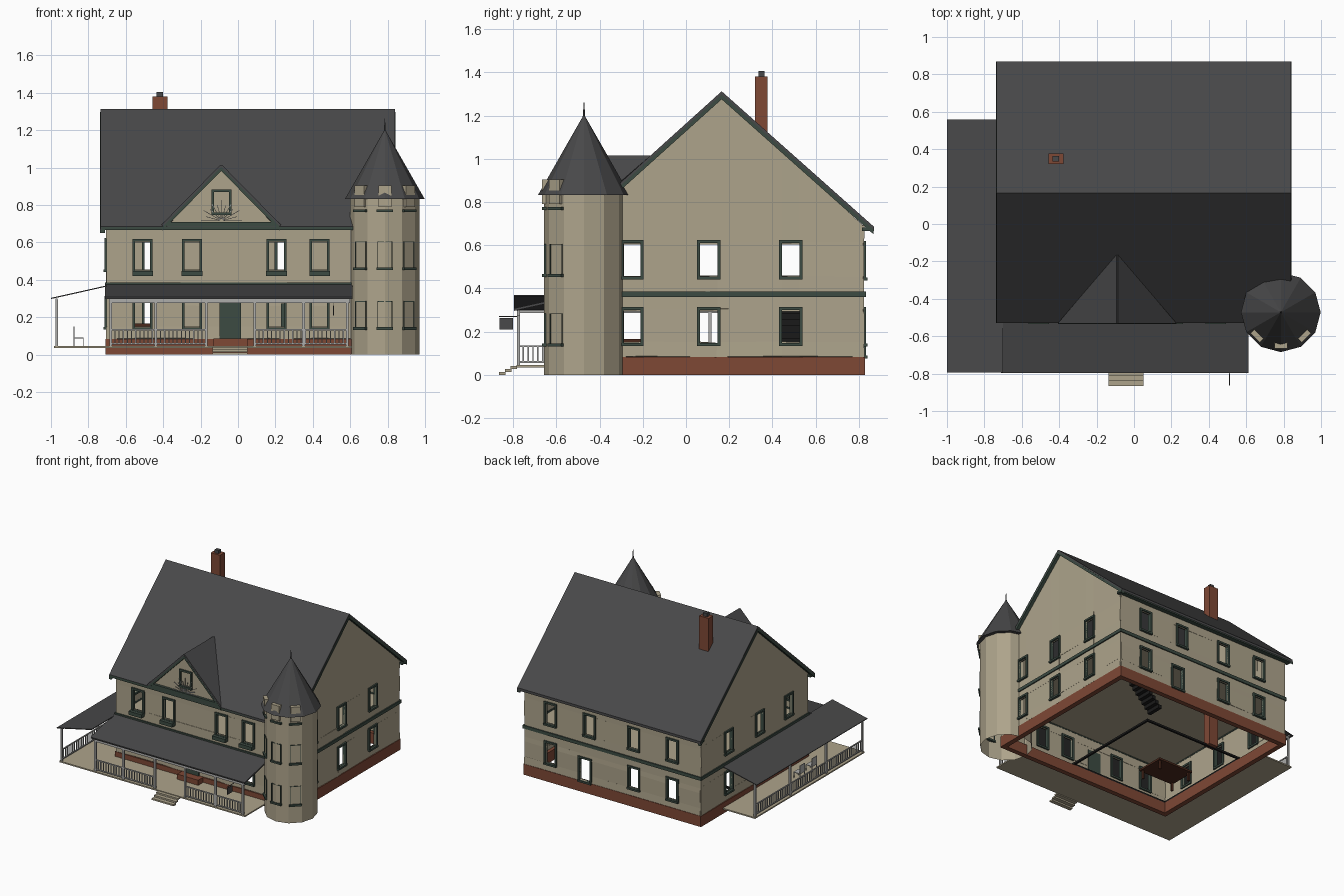
import bpy, bmesh, math
from mathutils import Matrix, Vector

if "Cube" in bpy.data.objects:
    bpy.data.objects.remove(bpy.data.objects["Cube"])

def material(name, rgb):
    m = bpy.data.materials.new(name)
    m.diffuse_color = (*rgb, 1)
    m.use_nodes = True
    m.node_tree.nodes["Principled BSDF"].inputs["Base Color"].default_value = m.diffuse_color
    return m

TAN = material("tan_siding", (.42, .37, .26))
ROOF = material("roof_slate", (.065, .065, .067))
GREEN = material("dark_green_trim", (.045, .07, .055))
BRICK = material("red_brick", (.21, .065, .036))
GRAY = material("pale_gray", (.42, .42, .41))
BROWN = material("brown_wood", (.07, .022, .012))
BLACK = material("black", (.01, .01, .01))

parts = {}          # name -> (bmesh, material, solidify thickness)

def part(name, mat, thick=0):
    return parts.setdefault(name, (bmesh.new(), mat, thick))[0]

def box(name, mat, lo, hi, M=Matrix()):
    c = [(a + b) / 2 for a, b in zip(lo, hi)]
    s = [b - a for a, b in zip(lo, hi)]
    bmesh.ops.create_cube(part(name, mat), size=1,
                          matrix=M @ Matrix.Translation(c) @ Matrix.Diagonal((*s, 1)))

def sheet(name, mat, pts, thick):
    bm = part(name, mat, thick)
    bm.faces.new([bm.verts.new(p) for p in pts])

def prism(name, mat, profile, d0, d1, M=Matrix()):
    """Profile in local x-z, extruded along local y."""
    bm = part(name, mat)
    rings = [[bm.verts.new(M @ Vector((u, d, z))) for u, z in profile] for d in (d0, d1)]
    n = len(profile)
    for i in range(n):
        j = (i + 1) % n
        bm.faces.new((rings[0][i], rings[0][j], rings[1][j], rings[1][i]))
    bm.faces.new(rings[0])
    bm.faces.new(rings[1][::-1])

def vee(a, p, b, t):
    """Thin upside-down V profile."""
    return [a, p, b, (b[0], b[1] - t), (p[0], p[1] - t), (a[0], a[1] - t)]

def cone(name, mat, r1, r2, z0, z1, x, y, seg=12, caps=True):
    bmesh.ops.create_cone(part(name, mat), cap_ends=caps, segments=seg, radius1=r1, radius2=r2,
                          depth=z1 - z0, matrix=Matrix.Translation((x, y, (z0 + z1) / 2)))

def frame(M, u0, u1, z0, z1, w=.014, d=.014):
    box("window_frames", GREEN, (u0 - w, -d, z1), (u1 + w, d, z1 + w), M)
    box("window_frames", GREEN, (u0 - w, -d - .006, z0 - w), (u1 + w, d, z0), M)
    for u in (u0 - w, u1):
        box("window_frames", GREEN, (u, -d, z0), (u + w, d, z1), M)

def wall(name, M, outline, holes):
    """Flat wall with openings cut through it and trim around them."""
    bm = bmesh.new()
    bm.faces.new([bm.verts.new((u, 0, z)) for u, z in outline])
    for u0, u1, z0, z1 in holes:
        for co, no in (((u0, 0, 0), (1, 0, 0)), ((u1, 0, 0), (1, 0, 0)),
                       ((0, 0, z0), (0, 0, 1)), ((0, 0, z1), (0, 0, 1))):
            bmesh.ops.bisect_plane(bm, geom=bm.verts[:] + bm.edges[:] + bm.faces[:],
                                   plane_co=co, plane_no=no)
    dead = []
    for f in bm.faces:
        c = f.calc_center_median()
        if any(h[0] < c.x < h[1] and h[2] < c.z < h[3] for h in holes):
            dead.append(f)
    bmesh.ops.delete(bm, geom=dead, context='FACES')
    bm.transform(M)
    parts[name] = (bm, TAN, .012)
    for h in holes:
        frame(M, *h)

def facing(deg, x=0, y=0):
    return Matrix.Translation((x, y, 0)) @ Matrix.Rotation(math.radians(deg), 4, 'Z')

def windows(us, z0, z1):
    return [(u - .04, u + .04, z0, z1) for u in us]

# House walls (local x runs along each wall, local y points inward)
X0, X1, Y0, Y1, FZ = -.70, .81, -.49, .82, .083
front, right, back, left = facing(0, 0, Y0), facing(90, X1), facing(180, 0, Y1), facing(-90, X0)
fw = (-.51, -.246, .206, .436)
wall("front_wall", front, [(X0, FZ), (X1, FZ), (X1, .69), (X0, .69)],
     windows(fw, .45, .605) + windows(fw, .145, .30))
bw = (-.585, -.25, .13, .46)
wall("back_wall", back, [(-X1, FZ), (-X0, FZ), (-X0, .69), (-X1, .69)],
     windows(bw, .45, .605) + windows((-.585, .13, .46), .145, .30) + [(-.335, -.245, .09, .26)])
for name, M, s in (("right_wall", right, 1), ("left_wall", left, -1)):
    us = [s * y for y in (-.25, .105, .485)]
    wall(name, M, [(s * Y0, FZ), (s * Y1, FZ), (s * Y1, .69), (s * .165, 1.285), (s * Y0, .69)],
         windows(us, .455, .61) + windows(us, .148, .30))

# Foundation, belt course and eave boards on all four sides
for M, a, b in ((front, X0, X1), (right, Y0, Y1), (back, -X1, -X0), (left, -Y1, -Y0)):
    box("foundation", BRICK, (a - .006, -.008, 0), (b + .006, .03, FZ), M)
    box("belt_course", GREEN, (a - .01, -.012, .36), (b + .01, .006, .385), M)
for M, a, b in ((front, X0, X1), (back, -X1, -X0)):
    box("eave_board", GREEN, (a - .03, -.04, .665), (b + .03, .006, .682), M)
for u in fw:
    box("window_boxes", GREEN, (u - .055, -.045, .42), (u + .055, -.005, .448), front)

# Main roof with rake boards
side = facing(90)
prism("main_roof", ROOF, vee((-.53, .685), (.165, 1.312), (.87, .685), .02), -.84, .735, side)
for d in (-.842, .712):
    prism("rake_boards", GREEN, vee((-.53, .672), (.165, 1.297), (.868, .672), .022), d, d + .025, side)

# Front gable
L, R, P = (-.405, .69), (.225, .69), (-.09, 1.01)
for e in (L, R):
    sheet("gable_roof", ROOF, [(e[0], -.533, e[1]), (P[0], -.533, P[1]), (P[0], -.165, P[1])], .012)
sheet("gable_wall", TAN, [(-.385, -.505, .68), (.205, -.505, .68), (-.09, -.505, .99)], .01)
prism("gable_trim", GREEN, vee((L[0], L[1] - .008), (P[0], P[1] - .008), (R[0], R[1] - .008), .02), -.534, -.515)
box("gable_trim", GREEN, (-.38, -.53, .68), (.20, -.50, .71))
frame(facing(0, 0, -.507), -.128, -.048, .76, .868)
for i in range(13):
    M = Matrix.Translation((-.088, -.522, .715)) @ Matrix.Rotation(-math.radians(i * 15), 4, 'Y')
    box("gable_fan", GRAY, (.01, -.002, -.0015), (.11 if i % 2 == 0 else .085, .002, .0015), M)

# Chimney
box("chimney", BRICK, (-.458, .32, .09), (-.378, .378, 1.38))
box("chimney_cap", ROOF, (-.435, .335, 1.38), (-.40, .363, 1.405))

# Round corner tower
TX, TY = .785, -.472
cone("tower_wall", TAN, .186, .186, 0, .86, TX, TY, caps=False)
cone("tower_roof", ROOF, .213, .003, .832, 1.2, TX, TY)
cone("tower_finial", ROOF, .007, .001, 1.18, 1.262, TX, TY, 6)
for deg in (-45, 0, 45):
    M = facing(deg, TX, TY)
    for z in (.14, .46, .77):
        box("tower_sills", GREEN, (-.045, -.194, z - .008), (.045, -.165, z + .006), M)
        if z < .7:      # thin window outline
            for u in (-.04, .037):
                box("tower_window_outline", GREEN, (u, -.185, z), (u + .003, -.17, z + .145), M)
            box("tower_window_outline", GREEN, (-.04, -.185, z + .142), (.04, -.17, z + .145), M)
    box("tower_window_heads", TAN, (-.035, -.194, .79), (.035, -.15, .905), M)

# Porch floor, steps and roofs
box("porch_floor", TAN, (-.985, -.785, .035), (X0, .56, .045))
box("porch_floor", TAN, (X0, -.785, .035), (.61, Y0, .045))
for i in range(3):
    box("porch_steps", TAN, (-.135, -.865 + i * .027, i * .014), (.052, -.835 + i * .027, .012 + i * .014))
box("door_step", BRICK, (-.13, -.56, .045), (.05, Y0, .085))
sheet("front_porch_roof", ROOF, [(-.71, -.795, .302), (.613, -.795, .302), (.613, Y0, .37), (-.71, Y0, .37)], .012)
sheet("side_porch_roof", ROOF, [(-1, -.795, .30), (X0, -.795, .367), (X0, .56, .367), (-1, .56, .30)], .006)
box("porch_beam", GRAY, (-.69, -.783, .275), (.60, -.767, .298))
box("porch_beam", GRAY, (-.976, -.78, .287), (-.966, .55, .299))

# Porch posts and railings
PY = -.775
posts = [(x, PY) for x in (-.68, -.44, -.17, .09, .35, .585)]
posts += [(-.97, y) for y in (-.775, -.33, .11, .54)]
for x, y in posts:
    box("porch_posts", GRAY, (x - .007, y - .007, .04), (x + .007, y + .007, .295))

def railing(a, b):
    a, b = Vector((*a, 0)), Vector((*b, 0))
    n = (b - a).length
    M = Matrix.Translation(a) @ Matrix.Rotation(math.atan2(b.y - a.y, b.x - a.x), 4, 'Z')
    for z in (.055, .128):
        box("porch_railing", GRAY, (0, -.004, z), (n, .004, z + .008), M)
    k = int(n / .022)
    for i in range(1, k):
        u = n * i / k
        box("porch_railing", GRAY, (u - .003, -.003, .055), (u + .003, .003, .13), M)

railing((-.68, PY), (-.17, PY))
railing((.09, PY), (.585, PY))
railing((-.97, PY), (-.97, .54))

# Front door, hanging sign and porch chairs
box("front_door", GREEN, (-.10, -.503, FZ), (.015, -.485, .275))
box("hanging_sign", ROOF, (.507, -.862, .21), (.512, -.80, .262))
box("hanging_sign", ROOF, (.508, -.865, .268), (.511, -.775, .272))
for y in (-.32, -.17):
    box("porch_chairs", GRAY, (-.88, y - .03, .085), (-.825, y + .03, .09))
    box("porch_chairs", GRAY, (-.88, y - .03, .09), (-.875, y + .03, .15))
    for x in (-.88, -.83):
        for dy in (-.03, .025):
            box("porch_chairs", GRAY, (x, y + dy, .045), (x + .005, y + dy + .005, .087))

# Interior: upper floor, baseboards, stairs and table
box("upper_floor", TAN, (X0 + .01, Y0 + .01, .365), (X1 - .01, Y1 - .01, .375))
for lo, hi in (((-.69, -.48), (.17, -.465)), ((-.69, .335), (.17, .35)),
               ((-.69, -.48), (-.675, .35)), ((.155, -.48), (.17, .35))):
    box("baseboards", BLACK, (*lo, .085), (*hi, .10))
for i in range(10):
    box("stairs", BLACK, (.2 + i * .028, .42, .085 + i * .028), (.228 + i * .028, .54, .113 + i * .028))
box("table", BROWN, (-.62, -.32, .15), (-.32, -.1, .165))
for x in (-.61, -.345):
    for y in (-.31, -.125):
        box("table", BROWN, (x, y, .085), (x + .015, y + .015, .15))

# Turn every collected part into an object
for name, (bm, mat, thick) in parts.items():
    bmesh.ops.recalc_face_normals(bm, faces=bm.faces[:])
    me = bpy.data.meshes.new(name)
    bm.to_mesh(me)
    bm.free()
    me.materials.append(mat)
    ob = bpy.data.objects.new(name, me)
    bpy.context.collection.objects.link(ob)
    if thick:
        mod = ob.modifiers.new("thickness", 'SOLIDIFY')
        mod.thickness, mod.offset = thick, 0
